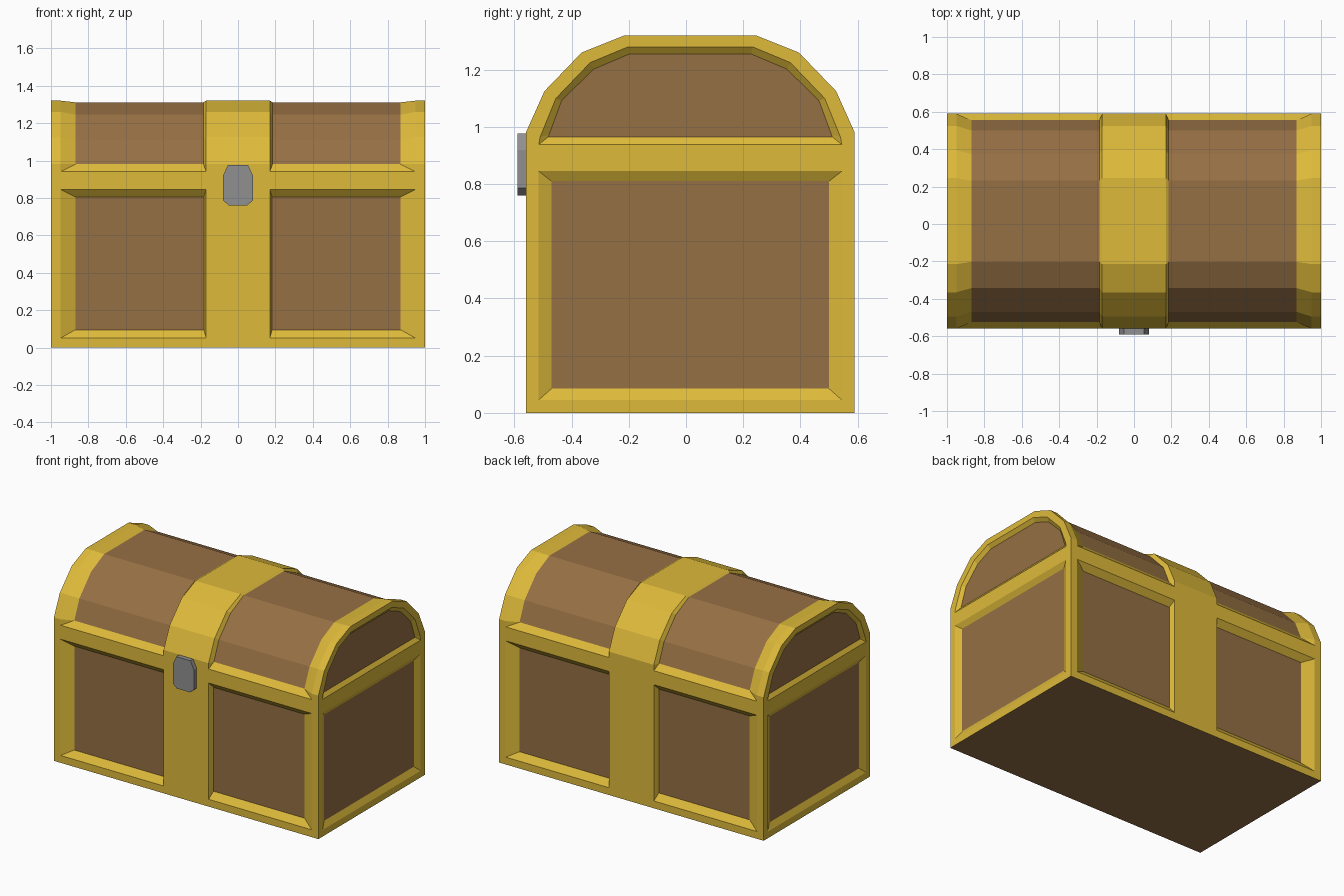
import bpy, bmesh
from mathutils import Matrix

if "Cube" in bpy.data.objects:
    bpy.data.objects.remove(bpy.data.objects["Cube"])


def material(name, rgb):
    m = bpy.data.materials.new(name)
    m.diffuse_color = (*rgb, 1)
    m.use_nodes = True
    m.node_tree.nodes["Principled BSDF"].inputs["Base Color"].default_value = m.diffuse_color
    return m


gold = material("gold", (0.73, 0.49, 0.042))
wood = material("brown wood", (0.305, 0.162, 0.058))
steel = material("grey steel", (0.28, 0.28, 0.285))
GOLD, WOOD = 0, 1
bm = bmesh.new()


def face(points, mat):
    unique = []
    for p in points:
        if p not in unique:
            unique.append(p)
    if len(unique) > 2:
        bm.faces.new([bm.verts.new(p) for p in unique]).material_index = mat


def strip(a, b, mat, closed=False):
    """Quads between two matching paths."""
    n = len(a)
    for i in range(n if closed else n - 1):
        j = (i + 1) % n
        face([a[i], a[j], b[j], b[i]], mat)


def panel(outer, hole, inner, closed):
    """Gold border and bevel around a sunken wooden panel."""
    strip(outer, hole, GOLD, closed)
    strip(hole, inner, GOLD, closed)
    face(inner, WOOD)


def end(path, x):
    return [(x, -y, z) for y, z in path]


def front(x0, x1, z0, z1, y):
    return [(x0, y, z0), (x1, y, z0), (x1, y, z1), (x0, y, z1)]


# One quarter of the chest (right, front); the rest is mirrored
W, SEAM = 0.575, 0.89
arch = [(W, 0.98), (0.51, 1.125), (0.38, 1.26), (0.23, 1.32), (0, 1.32)]
lid_low = [(0.54, 0.98), (0.54, 0.98), (0.485, 1.11), (0.358, 1.245), (0.217, 1.311), (0, 1.311)]

# Lower front panel
panel(front(0, 1, 0, SEAM, -W), front(0.17, 0.95, 0.05, 0.845, -W),
      front(0.183, 0.87, 0.095, 0.805, -0.54), True)

# Lower end panel
panel(end([(0, 0), (W, 0), (W, SEAM), (0, SEAM)], 1),
      end([(0, 0.045), (0.53, 0.045), (0.53, 0.845), (0, 0.845)], 1),
      end([(0, 0.085), (0.485, 0.085), (0.485, 0.81), (0, 0.81)], 0.98), False)

# Upper end panel under the arch
panel(end([(0, SEAM), (W, SEAM)] + arch, 1),
      end([(0, 0.938), (0.53, 0.938), (0.525, 0.965), (0.47, 1.1), (0.35, 1.225),
           (0.218, 1.28), (0, 1.28)], 1),
      end([(0, 0.965), (0.497, 0.965), (0.494, 0.972), (0.45, 1.092), (0.338, 1.202),
           (0.213, 1.255), (0, 1.255)], 0.98), False)

# Lid: gold centre band, sunken wood, gold end band
columns = [end([(W, SEAM)] + arch, 0), end([(W, 0.94)] + arch, 0.17),
           end(lid_low, 0.185), end(lid_low, 0.87),
           end([(W, 0.94)] + arch, 0.95), end([(W, SEAM)] + arch, 1)]
for i, mat in enumerate((GOLD, GOLD, WOOD, GOLD, GOLD)):
    strip(columns[i], columns[i + 1], mat)
first = [c[0] for c in columns]
face([first[0], first[5], first[4], first[1]], GOLD)
face([first[1], first[4], first[3], first[2]], GOLD)

# Underside
face([(0, 0, 0), (1, 0, 0), (1, -W, 0), (0, -W, 0)], WOOD)

for axis in 'XY':
    bmesh.ops.mirror(bm, geom=bm.verts[:] + bm.edges[:] + bm.faces[:],
                     matrix=Matrix.Identity(4), merge_dist=0.0001, axis=axis)
bmesh.ops.remove_doubles(bm, verts=bm.verts[:], dist=0.0001)
bmesh.ops.recalc_face_normals(bm, faces=bm.faces[:])


def finish(name, bm, mats, y=0):
    mesh = bpy.data.meshes.new(name)
    bm.to_mesh(mesh)
    bm.free()
    for m in mats:
        mesh.materials.append(m)
    ob = bpy.data.objects.new(name, mesh)
    ob.location.y = y
    bpy.context.collection.objects.link(ob)


finish("chest", bm, (gold, wood), 0.015)

# Lock plate with clipped corners
half = [(0.05, 0.76), (0.08, 0.787), (0.08, 0.92), (0.053, 0.977)]
outline = half + [(-x, z) for x, z in reversed(half)]
lock = bmesh.new()
plate = lock.faces.new([lock.verts.new((x, -0.59, z)) for x, z in outline])
ext = bmesh.ops.extrude_face_region(lock, geom=[plate], use_keep_orig=True)
for v in ext["geom"]:
    if isinstance(v, bmesh.types.BMVert):
        v.co.y = -0.555
bmesh.ops.recalc_face_normals(lock, faces=lock.faces[:])
finish("lock", lock, (steel,))
